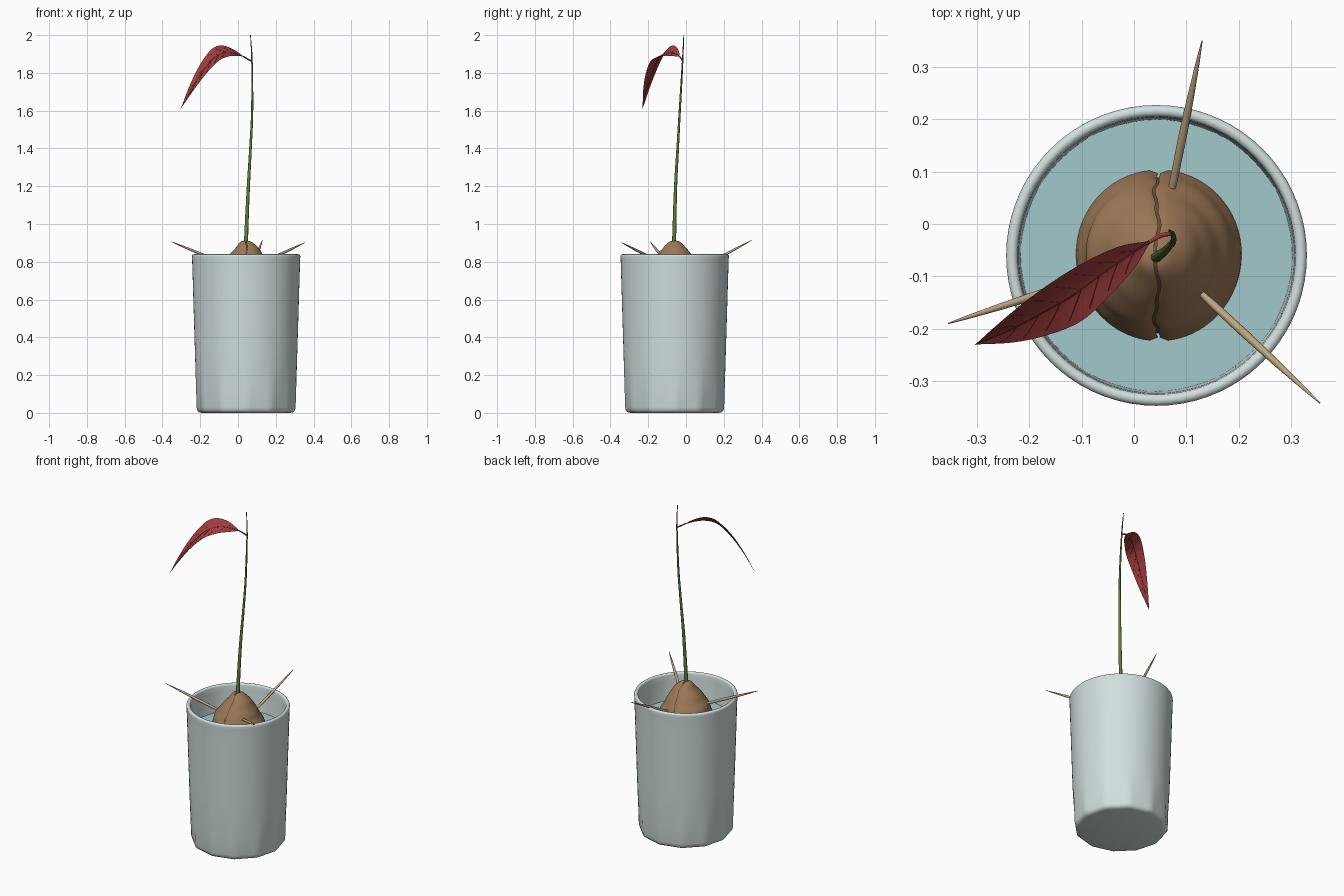
import bpy, math
from mathutils import Vector

cube = bpy.data.objects.get("Cube")
if cube:
    bpy.data.objects.remove(cube, do_unlink=True)

CENTRE = Vector((0.043, -0.06, 0))


def material(name, r, g, b):
    m = bpy.data.materials.new(name)
    m.use_nodes = True
    m.diffuse_color = (r, g, b, 1)
    bsdf = m.node_tree.nodes["Principled BSDF"]
    bsdf.inputs["Base Color"].default_value = (r, g, b, 1)
    bsdf.inputs["Roughness"].default_value = 0.6
    return m


PALE = material("pale_glass", 0.64, 0.73, 0.73)
TEAL = material("water_teal", 0.36, 0.58, 0.60)
BROWN = material("seed_brown", 0.34, 0.19, 0.095)
DARK = material("crack_brown", 0.15, 0.08, 0.04)
WOOD = material("light_wood", 0.52, 0.38, 0.22)
GREEN = material("stem_green", 0.11, 0.21, 0.04)
RED = material("leaf_red", 0.35, 0.045, 0.045)
VEIN = material("vein_red", 0.20, 0.025, 0.028)


def finish(ob, angle=40):
    bpy.ops.object.select_all(action='DESELECT')
    ob.select_set(True)
    bpy.context.view_layer.objects.active = ob
    bpy.ops.object.shade_smooth_by_angle(angle=math.radians(angle))
    return ob


def mesh_object(name, verts, faces, mat):
    me = bpy.data.meshes.new(name)
    me.from_pydata(verts, [], faces)
    me.materials.append(mat)
    me.validate()
    ob = bpy.data.objects.new(name, me)
    bpy.context.collection.objects.link(ob)
    return ob


def grid_faces(rows, cols, flip=False):
    faces = []
    for i in range(rows - 1):
        for j in range(cols - 1):
            f = (i * cols + j, i * cols + j + 1, (i + 1) * cols + j + 1, (i + 1) * cols + j)
            faces.append(f[::-1] if flip else f)
    return faces


def weld(ob):
    import bmesh
    bm = bmesh.new()
    bm.from_mesh(ob.data)
    bmesh.ops.remove_doubles(bm, verts=bm.verts, dist=0.0002)
    bm.to_mesh(ob.data)
    bm.free()
    return ob


def lathe(name, profile, mat, shape=lambda a, z: 1.0, seg=72):
    verts = []
    for r, z in profile:
        for j in range(seg + 1):
            a = math.tau * j / seg
            k = r * shape(a, z)
            verts.append(CENTRE + Vector((k * math.cos(a), k * math.sin(a), z)))
    ob = mesh_object(name, verts, grid_faces(len(profile), seg + 1), mat)
    return finish(weld(ob))


def spline(points, steps=6):
    """Smooth path through points of any dimension."""
    pts = [Vector(p) for p in points]
    pts = [2 * pts[0] - pts[1]] + pts + [2 * pts[-1] - pts[-2]]
    out = []
    for a, b, c, d in zip(pts, pts[1:], pts[2:], pts[3:]):
        for s in range(steps):
            t = s / steps
            out.append(0.5 * (2 * b + (c - a) * t + (2 * a - 5 * b + 4 * c - d) * t ** 2
                              + (3 * b - a - 3 * c + d) * t ** 3))
    return out + [pts[-2]]


def tube(name, path, mat, resolution=3):
    """Round tube along (x, y, z, radius) points."""
    cu = bpy.data.curves.new(name, 'CURVE')
    cu.dimensions = '3D'
    cu.bevel_depth = 1
    cu.bevel_resolution = resolution
    cu.use_fill_caps = True
    sp = cu.splines.new('POLY')
    sp.points.add(len(path) - 1)
    for p, q in zip(sp.points, path):
        p.co = (q[0], q[1], q[2], 1)
        p.radius = q[3]
    cu.materials.append(mat)
    ob = bpy.data.objects.new(name, cu)
    bpy.context.collection.objects.link(ob)
    bpy.ops.object.select_all(action='DESELECT')
    ob.select_set(True)
    bpy.context.view_layer.objects.active = ob
    bpy.ops.object.convert(target='MESH')
    return finish(bpy.context.object, 50)


# Tumbler: round at the rim, softly twelve-sided at the foot
def foot_shape(a, z):
    blend = min(1, max(0, (0.24 - z) / 0.2))
    step = math.tau / 12
    off = (a % step) - step / 2
    return 1 + blend * (math.cos(step / 2) / math.cos(off) - 1)


outer = [(0, 0), (0.235, 0), (0.25, 0.004), (0.259, 0.014), (0.262, 0.03)]
outer += [(0.262 + 0.024 * t / 8, 0.03 + 0.785 * t / 8) for t in range(1, 9)]
rim = [(0.276 + 0.011 * math.cos(a), 0.829 + 0.011 * math.sin(a))
       for a in [math.pi * i / 8 for i in range(9)]]
inner = [(0.263, 0.80), (0.245, 0.06), (0.23, 0.035), (0, 0.035)]
lathe("glass_tumbler", outer + rim + inner, PALE, foot_shape)

# Water filling the tumbler
lathe("water", [(0, 0.04), (0.225, 0.04), (0.24, 0.07), (0.2605, 0.68), (0, 0.68)], TEAL)

# Seed: two halves around a darker core, leaving a wavy crack
seed_profile = spline([(0.0, 0.913), (0.025, 0.907), (0.05, 0.885), (0.087, 0.84), (0.113, 0.80),
                       (0.137, 0.755), (0.155, 0.70), (0.165, 0.64), (0.158, 0.56),
                       (0.125, 0.48), (0.07, 0.435), (0.0, 0.42)], 5)
lathe("seed_core", [(r * 0.93, 0.66 + (z - 0.66) * 0.97) for r, z in reversed(seed_profile)], DARK)


def crack(z):
    return 0.004 * math.sin(38 * z) + 0.002 * math.sin(95 * z)


cols = 33
for side, label in ((1, "left"), (-1, "right")):
    verts = []
    for r, z in seed_profile:
        for j in range(cols):
            a = math.pi * j / (cols - 1)
            # gentle ridges and a rolled edge along the crack
            k = r * (1 + 0.008 * math.sin(70 * z + 2 * a) * math.sin(a))
            edge = 0.96 if j in (0, cols - 1) else 1
            x = side * (k * math.sin(a) * 0.97 + 0.0025) + crack(z)
            verts.append(CENTRE + Vector((x, -k * edge * math.cos(a) * 1.02, z)))
    ob = mesh_object("seed_half_" + label, verts,
                     grid_faces(len(seed_profile), cols, side > 0), BROWN)
    finish(weld(ob), 60)

# Toothpicks resting on the rim and stuck in the seed
picks = {"back": ((0.13, 0.35, 0.915), (0.068, 0.045, 0.752)),
         "right": ((-0.355, -0.19, 0.907), (-0.06, -0.095, 0.785)),
         "front": ((0.355, -0.342, 0.902), (0.12, -0.125, 0.79))}
for label, (tip, root) in picks.items():
    tip, root = Vector(tip), Vector(root)
    path = [(*tip.lerp(root, t), r) for t, r in
            ((0, 0.001), (0.12, 0.0035), (0.35, 0.0065), (0.6, 0.008), (0.88, 0.0075), (1, 0.005))]
    tube("toothpick_" + label, path, WOOD)

# Stem and leaf stalk
tube("stem", spline([(0.043, -0.063, 0.86, 0.012), (0.044, -0.062, 0.95, 0.0105),
                     (0.055, -0.055, 1.2, 0.0085), (0.066, -0.044, 1.4, 0.007),
                     (0.075, -0.033, 1.6, 0.0058), (0.074, -0.018, 1.86, 0.004),
                     (0.066, -0.012, 2.0, 0.0018)]), GREEN)
tube("leaf_stalk", spline([(0.073, -0.018, 1.862, 0.004), (0.052, -0.022, 1.872, 0.0042),
                           (0.028, -0.035, 1.888, 0.0035)]), RED)

# Leaf: surface between a back edge and a front edge, dipped at the midrib
back = spline([(0.033, -0.032, 1.885), (-0.025, -0.042, 1.925), (-0.085, -0.068, 1.945),
               (-0.14, -0.10, 1.925), (-0.20, -0.142, 1.845), (-0.255, -0.187, 1.735),
               (-0.303, -0.23, 1.61)])
front = spline([(0.033, -0.032, 1.885), (0.0, -0.085, 1.89), (-0.045, -0.135, 1.888),
                (-0.10, -0.185, 1.865), (-0.165, -0.212, 1.80), (-0.23, -0.226, 1.715),
                (-0.303, -0.23, 1.61)])


def leaf_point(i, t):
    p = back[i].lerp(front[i], t)
    width = (back[i] - front[i]).length
    return p - Vector((0, -0.04, 0.09)) * width * (1 - abs(2 * t - 1) ** 1.3)


n = len(back)
leaf = mesh_object("leaf", [leaf_point(i, j / 8) for i in range(n) for j in range(9)],
                   grid_faces(n, 9, True), RED)
finish(weld(leaf), 60)

# Veins
tube("midrib", [(*leaf_point(i, 0.5), 0.0022 - 0.0016 * i / n) for i in range(n)], VEIN, 1)
for i in range(4, n - 8, 4):
    for sign, label in ((-1, "back"), (1, "front")):
        path = [(*leaf_point(i + k, 0.5 + sign * 0.1 * k), 0.0008) for k in range(5)]
        tube("vein_%s_%d" % (label, i // 4), path, VEIN, 0)
